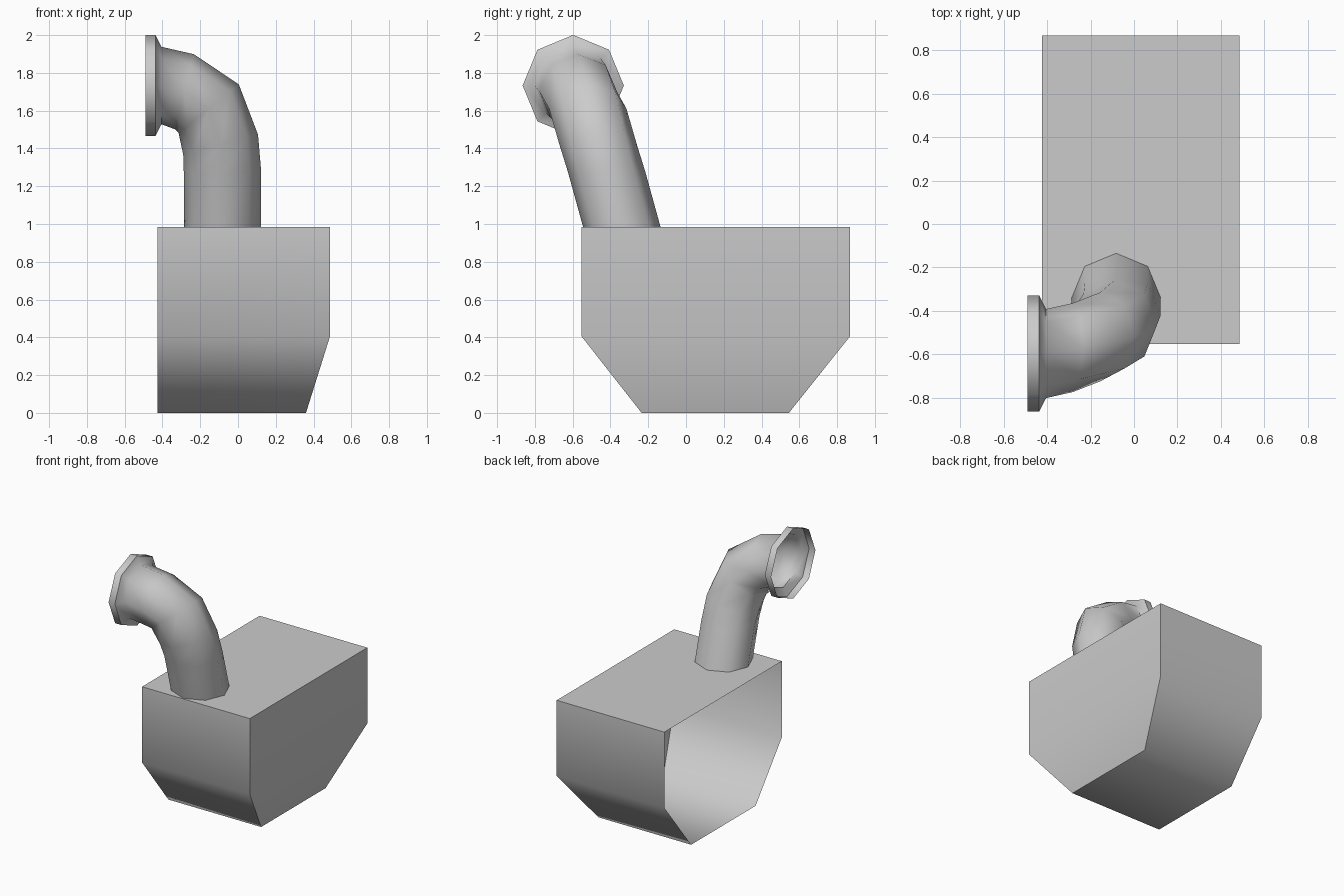
import bpy, bmesh, math
from mathutils import Vector

cube = bpy.data.objects.get("Cube")
if cube:
    bpy.data.objects.remove(cube, do_unlink=True)

grey = bpy.data.materials.new("light_grey")
grey.use_nodes = True
colour = (0.6, 0.6, 0.6, 1)
grey.diffuse_color = colour
grey.node_tree.nodes["Principled BSDF"].inputs["Base Color"].default_value = colour


def loft(name, rings, open_side=None, cap_ends=False):
    """Skin a stack of closed rings, optionally leaving one side open."""
    bm = bmesh.new()
    loops = [[bm.verts.new(p) for p in ring] for ring in rings]
    n = len(rings[0])
    for low, high in zip(loops, loops[1:]):
        for i in range(n):
            if i != open_side:
                j = (i + 1) % n
                bm.faces.new((low[i], low[j], high[j], high[i]))
    if cap_ends:
        bm.faces.new(loops[0][::-1])
        bm.faces.new(loops[-1])
    mesh = bpy.data.meshes.new(name)
    bm.to_mesh(mesh)
    bm.free()
    mesh.materials.append(grey)
    obj = bpy.data.objects.new(name, mesh)
    bpy.context.collection.objects.link(obj)
    bpy.ops.object.select_all(action='DESELECT')
    obj.select_set(True)
    bpy.context.view_layer.objects.active = obj
    bpy.ops.object.shade_smooth_by_angle(angle=math.radians(60))
    return obj


# Hopper box: tapered bottom, open on the -x side
def level(z, x_right, y_front, y_back, x_left=-0.425):
    return [(x_left, y_front, z), (x_right, y_front, z),
            (x_right, y_back, z), (x_left, y_back, z)]


loft("hopper_box",
     [level(0, 0.36, -0.235, 0.545),
      level(0.405, 0.487, -0.553, 0.868),
      level(0.985, 0.487, -0.553, 0.868)],
     open_side=3, cap_ends=True)


# Bent pipe: eight-sided rings that turn from level to facing -x
def ring(centre, tilt, radius=0.205, sides=8):
    u = Vector((math.cos(math.radians(tilt)), 0, math.sin(math.radians(tilt))))
    v = Vector((0, 1, 0))
    steps = [math.tau * i / sides for i in range(sides)]
    return [Vector(centre) + radius * (u * math.cos(a) + v * math.sin(a))
            for a in steps]


path = [((-0.082, -0.34, 0.985), 0),
        ((-0.082, -0.42, 1.275), 0),
        ((-0.092, -0.465, 1.42), 15),
        ((-0.155, -0.52, 1.61), 39),
        ((-0.283, -0.57, 1.70), 76),
        ((-0.405, -0.597, 1.733), 90)]
rings = [ring(c, t) for c, t in path]

# Flared open collar at the pipe's end
rings += [ring((x, -0.597, 1.733), 90, 0.268) for x in (-0.437, -0.49)]
loft("bent_pipe", rings)
